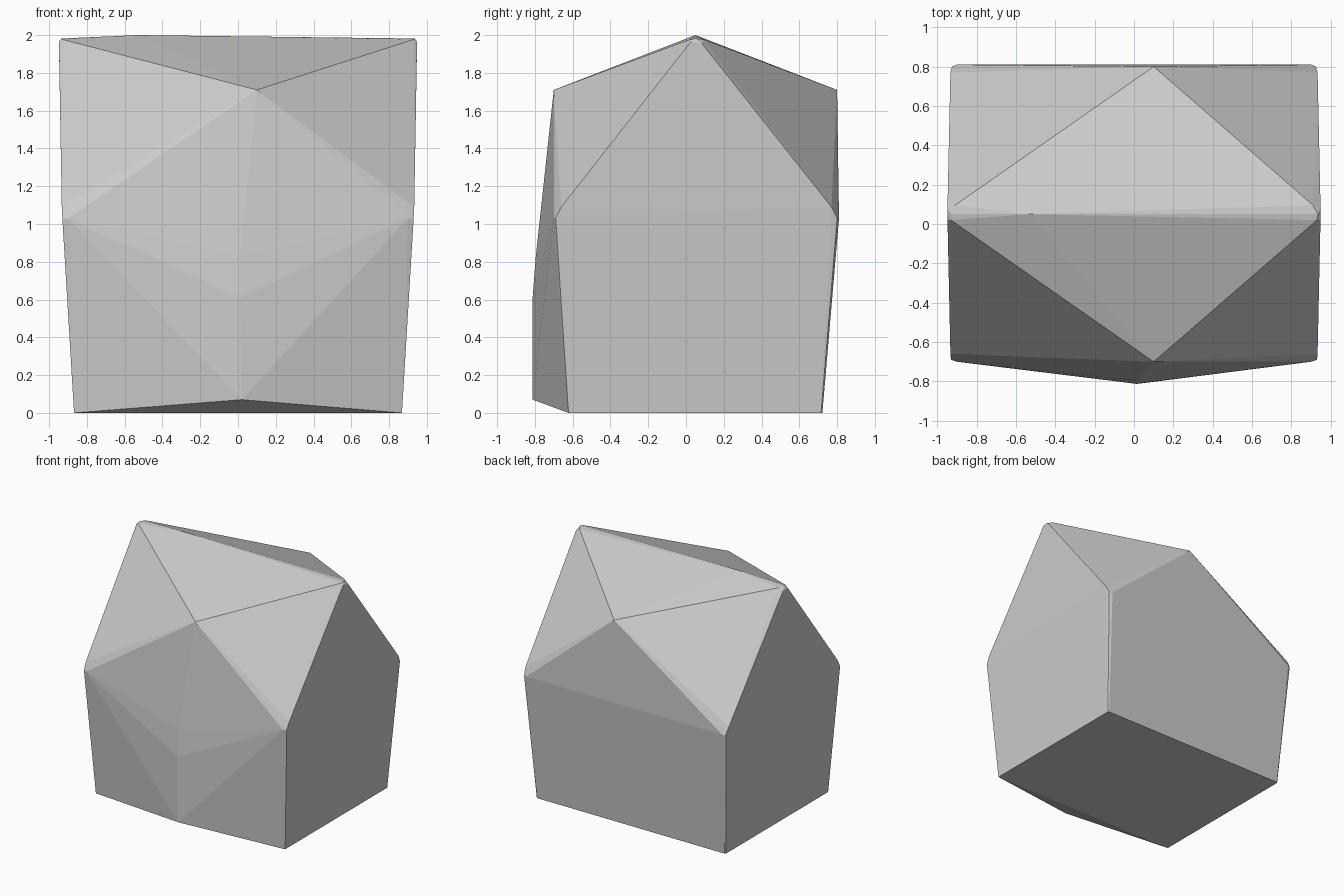
import bpy, bmesh

# Points seen on the centre line: front bulge, front and back apex, ridge crest
points = [
    (0.02, -0.812, 0.07), (0.01, -0.812, 0.61), (0.01, -0.795, 0.83),
    (0.10, -0.70, 1.71), (0.10, 0.80, 1.71),
    (-0.53, 0.05, 2.0),
]

# Points repeated on the left and right sides
for s in (-1, 1):
    points += [
        # base corners
        (s * 0.868, -0.622, 0), (s * 0.868, 0.715, 0), (s * 0.86, 0.722, 0),
        # front shoulder, slightly rounded
        (s * 0.90, -0.70, 1.03), (s * 0.93, -0.69, 1.03), (s * 0.933, -0.66, 1.09),
        # back shoulder, slightly rounded
        (s * 0.90, 0.81, 1.03), (s * 0.925, 0.80, 1.03), (s * 0.933, 0.77, 1.09),
        # ridge ends
        (s * 0.948, 0.025, 1.965), (s * 0.948, 0.085, 1.955),
        (s * 0.93, 0.02, 1.977), (s * 0.91, 0.095, 1.977), (s * 0.935, 0.05, 1.982),
    ]

# Faceted block: the convex hull around the points
bm = bmesh.new()
for p in points:
    bm.verts.new(p)
hull = bmesh.ops.convex_hull(bm, input=bm.verts)
loose = [v for v in bm.verts if not v.link_faces]
bmesh.ops.delete(bm, geom=loose, context='VERTS')
bmesh.ops.recalc_face_normals(bm, faces=bm.faces)
mesh = bpy.data.meshes.new("faceted_block")
bm.to_mesh(mesh)
bm.free()
block = bpy.data.objects.new("faceted_block", mesh)
bpy.context.collection.objects.link(block)
